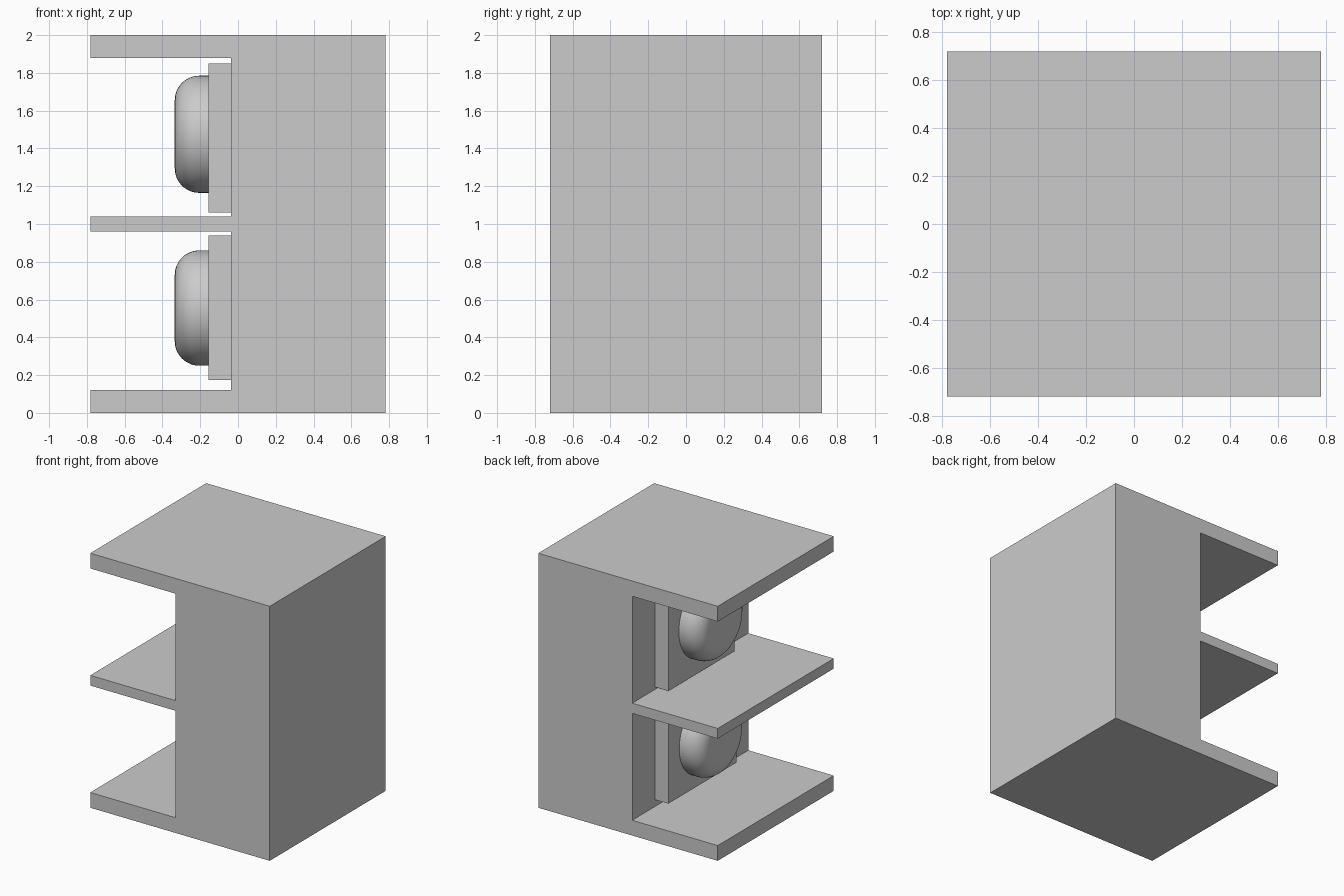
import bpy
import bmesh
from math import sin, cos, pi, radians
from mathutils import Matrix

cube = bpy.data.objects.get("Cube")
if cube:
    bpy.data.objects.remove(cube, do_unlink=True)

# One plain grey for everything
GREY = (0.6, 0.6, 0.6, 1.0)
grey = bpy.data.materials.new("light grey")
grey.use_nodes = True
grey.diffuse_color = GREY
grey.node_tree.nodes["Principled BSDF"].inputs["Base Color"].default_value = GREY


def finish(name, bm):
    bmesh.ops.recalc_face_normals(bm, faces=bm.faces)
    mesh = bpy.data.meshes.new(name)
    bm.to_mesh(mesh)
    bm.free()
    mesh.materials.append(grey)
    obj = bpy.data.objects.new(name, mesh)
    bpy.context.collection.objects.link(obj)
    return obj


HALF_X, HALF_Y, WALL_X = 0.78, 0.72, -0.037
SHELVES = [(0, 0.12), (0.96, 1.04), (1.88, 2)]

# Housing: comb-shaped profile extruded front to back
profile = [(HALF_X, 2), (HALF_X, 0)]
for low, high in SHELVES:
    profile += [(WALL_X, low)] if low > 0 else []
    profile += [(-HALF_X, low), (-HALF_X, high)]
    profile += [(WALL_X, high)] if high < 2 else []
bm = bmesh.new()
face = bm.faces.new([bm.verts.new((x, -HALF_Y, z)) for x, z in profile])
moved = bmesh.ops.extrude_face_region(bm, geom=[face])["geom"]
bmesh.ops.translate(bm, vec=(0, 2 * HALF_Y, 0),
                    verts=[v for v in moved if isinstance(v, bmesh.types.BMVert)])
finish("housing", bm)


def plate(name, y0, y1, z0, z1):
    x0, x1 = -0.155, WALL_X
    bm = bmesh.new()
    bmesh.ops.create_cube(bm, size=1)
    bmesh.ops.scale(bm, vec=(x1 - x0, y1 - y0, z1 - z0), verts=bm.verts)
    bmesh.ops.translate(bm, vec=((x0 + x1) / 2, (y0 + y1) / 2, (z0 + z1) / 2),
                        verts=bm.verts)
    finish(name, bm)


def knob(name, z, radius, fillet=0.13):
    # Round button with a filleted rim, spun about the x axis
    outline = [(-0.155, 0), (-0.155, radius)]
    for i in range(13):
        a = pi / 2 * i / 12
        outline.append((-0.335 + fillet * (1 - sin(a)),
                        radius - fillet * (1 - cos(a))))
    outline.append((-0.335, 0))
    bm = bmesh.new()
    verts = [bm.verts.new((x, 0, r)) for x, r in outline]
    edges = [bm.edges.new(pair) for pair in zip(verts, verts[1:])]
    bmesh.ops.spin(bm, geom=verts + edges, cent=(0, 0, 0), axis=(1, 0, 0),
                   angle=2 * pi, steps=64)
    bmesh.ops.remove_doubles(bm, verts=bm.verts, dist=0.0001)
    bmesh.ops.transform(bm, matrix=Matrix.Translation((0, 0, z)), verts=bm.verts)
    obj = finish(name, bm)
    bpy.ops.object.select_all(action="DESELECT")
    obj.select_set(True)
    bpy.context.view_layer.objects.active = obj
    bpy.ops.object.shade_smooth_by_angle(angle=radians(35))


# Backing plates and knobs in the two bays
plate("upper_plate", -0.38, 0.44, 1.06, 1.85)
plate("lower_plate", -0.405, 0.44, 0.175, 0.94)
knob("upper_knob", 1.475, 0.31)
knob("lower_knob", 0.555, 0.305)
